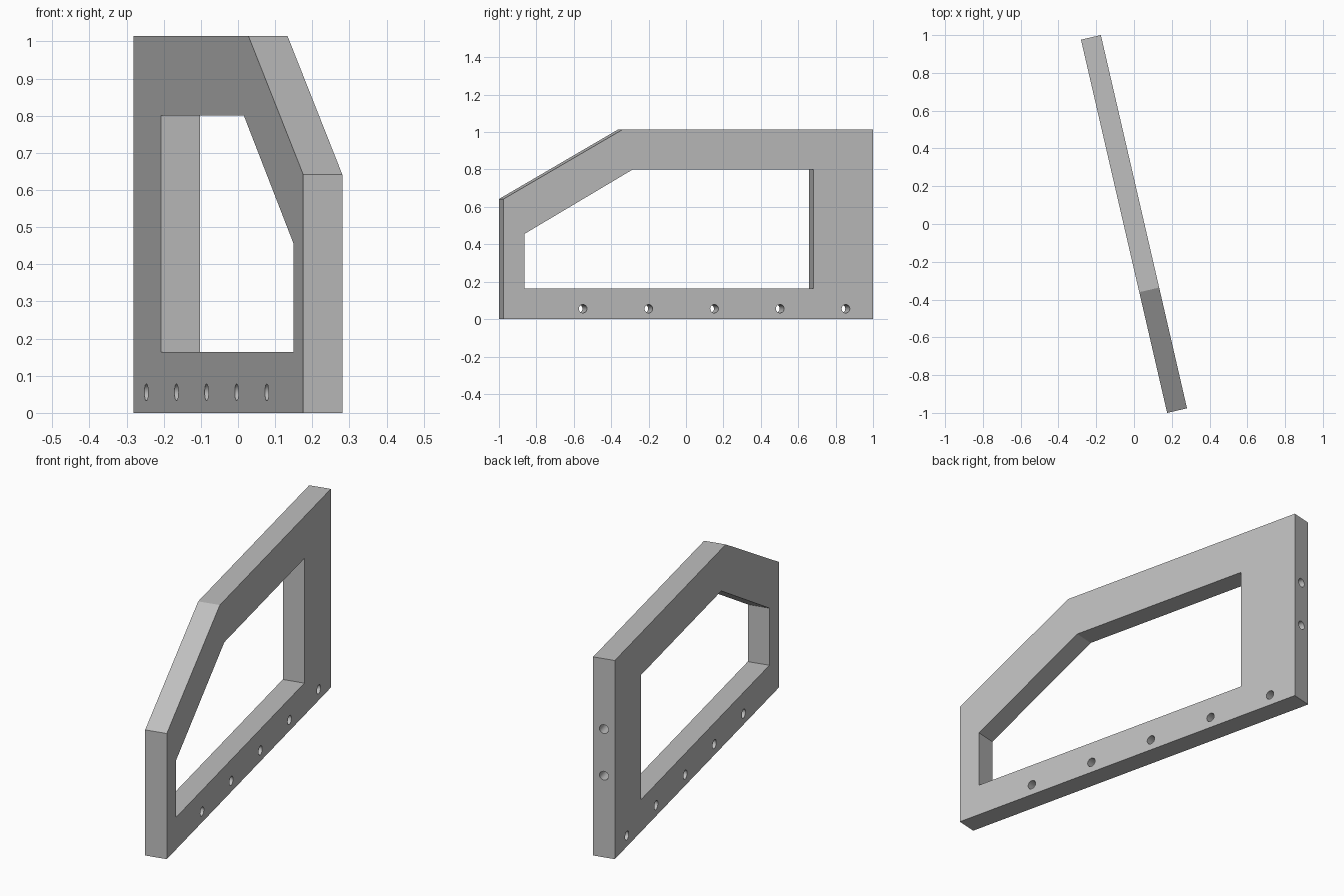
import bpy, bmesh, math
from mathutils import Matrix

if "Cube" in bpy.data.objects:
    bpy.data.objects.remove(bpy.data.objects["Cube"], do_unlink=True)

THICK = 0.108
HALF = 1.014           # half length of the plate
TURN = Matrix.Rotation(math.radians(13), 4, 'Z')
HOLE_R = 0.0225

grey = bpy.data.materials.new("plain grey")
grey.use_nodes = True
grey.diffuse_color = (0.52, 0.52, 0.52, 1)
grey.node_tree.nodes["Principled BSDF"].inputs["Base Color"].default_value = (0.52, 0.52, 0.52, 1)


def finish(name, bm):
    bmesh.ops.recalc_face_normals(bm, faces=bm.faces)
    mesh = bpy.data.meshes.new(name)
    bm.to_mesh(mesh)
    bm.free()
    mesh.materials.append(grey)
    obj = bpy.data.objects.new(name, mesh)
    bpy.context.scene.collection.objects.link(obj)
    return obj


def prism(name, profile, thick):
    """Extrude a (length, height) profile across the plate thickness."""
    bm = bmesh.new()
    face = bm.faces.new([bm.verts.new((-thick / 2, u, z)) for u, z in profile])
    new = bmesh.ops.extrude_face_region(bm, geom=[face])["geom"]
    bmesh.ops.translate(bm, vec=(thick, 0, 0),
                        verts=[v for v in new if isinstance(v, bmesh.types.BMVert)])
    return finish(name, bm)


def drill(bm, centre, axis, depth):
    """Add a round cutter along the given axis."""
    turn = Matrix.Rotation(math.pi / 2, 4, 'Y' if axis == 'X' else 'X')
    bmesh.ops.create_cone(bm, cap_ends=True, segments=32, radius1=HOLE_R,
                          radius2=HOLE_R, depth=depth,
                          matrix=Matrix.Translation(centre) @ turn)


# Plate outline with one sloped corner
frame = prism("side_frame", [(-HALF, 0), (HALF, 0), (HALF, 1.015),
                             (-0.358, 1.015), (-HALF, 0.642)], THICK)

# Window opening that follows the slope
window = prism("window_cutter", [(-0.898, 0.164), (0.687, 0.164), (0.687, 0.801),
                                 (-0.303, 0.801), (-0.898, 0.456)], THICK * 2)

# Row of through holes along the bottom rail, two blind holes in the back end
holes = bmesh.new()
for i in range(5):
    drill(holes, (0, 0.864 - 0.3605 * i, 0.0555), 'X', THICK * 2)
for z in (0.417, 0.655):
    drill(holes, (0, HALF, z), 'Y', 0.36)
hole_cutter = finish("hole_cutter", holes)

# Cut the openings, keep the result and drop the cutters
for cutter in (window, hole_cutter):
    cutter.hide_render = True
    mod = frame.modifiers.new(cutter.name, 'BOOLEAN')
    mod.operation = 'DIFFERENCE'
    mod.solver = 'EXACT'
    mod.object = cutter
bpy.context.view_layer.update()
cut = bpy.data.meshes.new_from_object(
    frame.evaluated_get(bpy.context.evaluated_depsgraph_get()))
frame.modifiers.clear()
frame.data = cut
for cutter in (window, hole_cutter):
    bpy.data.objects.remove(cutter, do_unlink=True)

# Turn the finished frame and smooth only the hole walls
frame.data.transform(TURN)
bpy.context.view_layer.objects.active = frame
frame.select_set(True)
bpy.ops.object.shade_smooth_by_angle(angle=math.radians(25))
